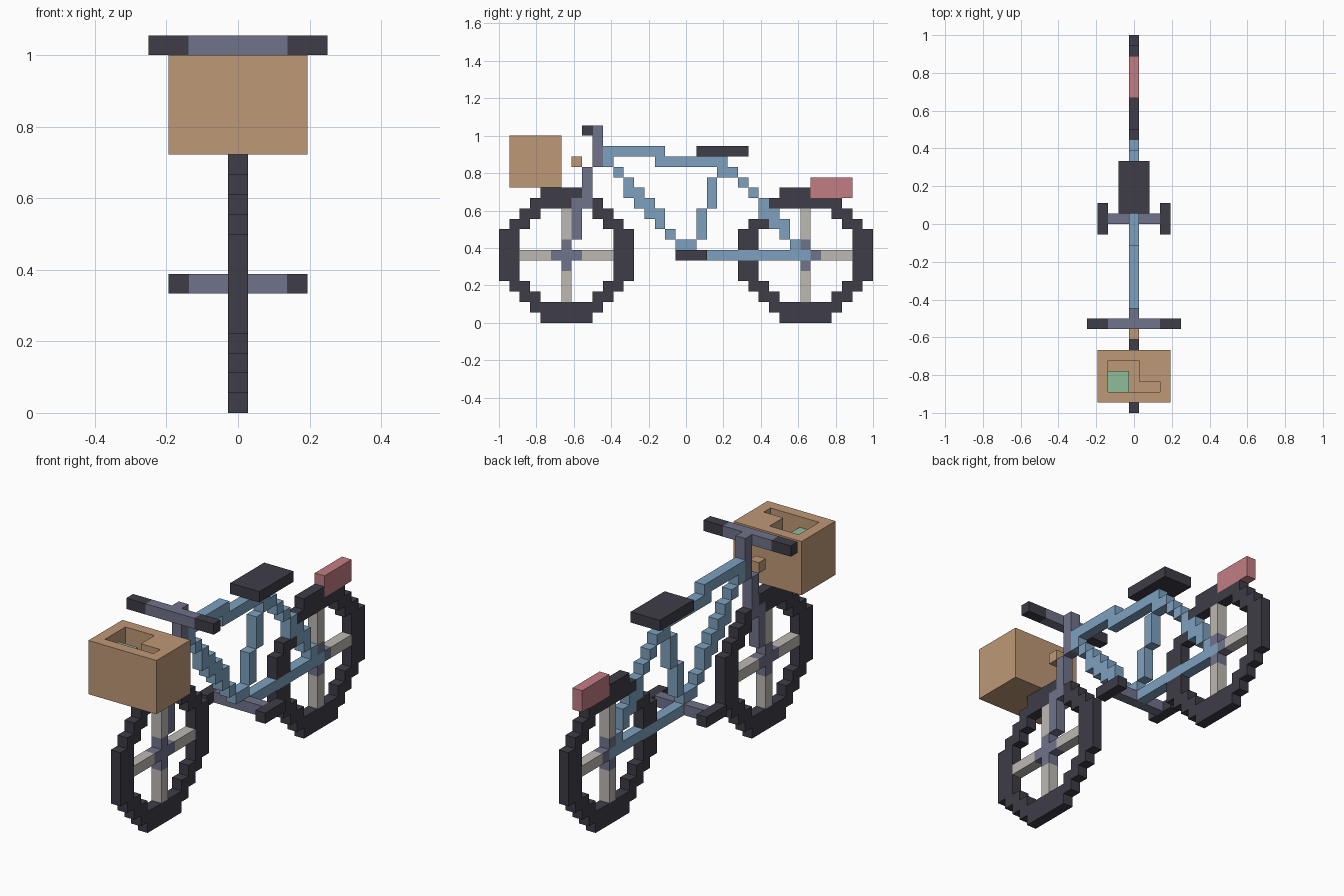
import bpy
import bmesh
from mathutils import Vector

if "Cube" in bpy.data.objects:
    bpy.data.objects.remove(bpy.data.objects["Cube"], do_unlink=True)

UNIT = 1 / 18          # edge length of one block
AXLE_K = 6             # height of both axles in blocks
taken = set()          # blocks already used by a part


def material(name, hex_code):
    def linear(c):
        return c / 12.92 if c <= 0.04045 else ((c + 0.055) / 1.055) ** 2.4
    channels = [linear(int(hex_code[i:i + 2], 16) / 255) for i in (0, 2, 4)]
    mat = bpy.data.materials.new(name)
    mat.use_nodes = True
    mat.diffuse_color = (*channels, 1)
    mat.node_tree.nodes["Principled BSDF"].inputs["Base Color"].default_value = (*channels, 1)
    return mat


RUBBER = material("dark rubber", "3e3c47")
STEEL = material("slate metal", "70738a")
SPOKE = material("pale grey spokes", "bdb9b3")
BLUE = material("frame blue", "7da1bf")
WICKER = material("basket tan", "be9876")
RED = material("light red", "c27d83")
GREEN = material("parcel green", "8fbc99")


def box(j, k, i=(0, 0)):
    """Blocks in inclusive ranges: j along the bike, k up, i across."""
    return {(a, b, c) for a in range(i[0], i[1] + 1)
            for b in range(j[0], j[1] + 1) for c in range(k[0], k[1] + 1)}


def column(j, low, high):
    return box((j, j), (low, high))


def part(name, mat, cells):
    """Skin a set of blocks with its outer faces and merge the flat ones."""
    cells = cells - taken
    taken.update(cells)
    bm = bmesh.new()
    verts = {}

    def corner(p):
        p = tuple(round(v) for v in p)
        if p not in verts:
            verts[p] = bm.verts.new(((p[0] - 0.5) * UNIT, p[1] * UNIT - 1, p[2] * UNIT))
        return verts[p]

    for cell in sorted(cells):
        for axis in range(3):
            for side in (0, 1):
                step = [0, 0, 0]
                step[axis] = 1 if side else -1
                if tuple(c + s for c, s in zip(cell, step)) in cells:
                    continue
                u, v = Vector((0, 0, 0)), Vector((0, 0, 0))
                u[(axis + 1) % 3] = 1
                v[(axis + 2) % 3] = 1
                base = Vector(cell)
                base[axis] += side
                ring = [base, base + u, base + u + v, base + v]
                bm.faces.new([corner(p) for p in (ring if side else ring[::-1])])
    bmesh.ops.dissolve_limit(bm, angle_limit=0.01, verts=bm.verts[:], edges=bm.edges[:])
    mesh = bpy.data.meshes.new(name)
    bm.to_mesh(mesh)
    bm.free()
    mesh.materials.append(mat)
    obj = bpy.data.objects.new(name, mesh)
    bpy.context.collection.objects.link(obj)


# Fork, rising in steps to the stem
part("fork", STEEL, column(7, 8, 11) | column(8, 11, 14))
part("stem", STEEL, column(9, 15, 18))

# Handlebar with a grip at each end
part("handlebar", STEEL, box((8, 8), (18, 18), (-2, 2)))
for side, span in (("right", (-4, -3)), ("left", (3, 4))):
    part(side + "_grip", RUBBER, box((8, 8), (18, 18), span))

# Frame tubes
part("top_tube", BLUE, box((10, 15), (16, 16)) | column(10, 15, 15)
     | box((15, 21), (15, 15)))
part("down_tube", BLUE, column(11, 14, 14) | column(12, 12, 13) | column(13, 11, 12)
     | column(14, 10, 11) | column(15, 9, 10) | column(16, 8, 8)
     | box((17, 18), (7, 7)))
part("seat_tube", BLUE, column(20, 11, 13) | column(19, 8, 10))
part("seat_stay", BLUE, box((21, 22), (14, 14)) | column(23, 13, 13)
     | column(24, 12, 12) | column(25, 10, 11) | column(26, 9, 10)
     | column(27, 8, 9) | column(28, 7, 7))
part("chain_stay", BLUE, box((19, 29), (AXLE_K, AXLE_K)))

# Wheels: stepped tyre, plus-shaped hub and four spokes
for side, centre in (("front", 6), ("rear", 29)):
    square = box((centre - 6, centre + 6), (0, 12))

    def offset(cell):
        return cell[1] - centre, cell[2] - AXLE_K

    tyre = {c for c in square if 25 <= sum(d * d for d in offset(c)) <= 40}
    cross = {c for c in square - tyre if 0 in offset(c)}
    hub = {c for c in cross if sum(abs(d) for d in offset(c)) <= 1}
    if side == "rear":
        part("rear_light", RED, box((30, 33), (12, 13)))
    part(side + "_tyre", RUBBER, tyre)
    part(side + "_hub", STEEL, hub)
    part(side + "_spokes", SPOKE, cross - hub)

# Saddle
part("saddle", RUBBER, box((19, 23), (16, 16), (-1, 1)))

# Crank axle and pedals
part("crank_axle", STEEL, box((18, 18), (AXLE_K, AXLE_K), (-2, 2)))
for side, i in (("right", -3), ("left", 3)):
    part(side + "_pedal", RUBBER, box((17, 19), (AXLE_K, AXLE_K), (i, i)))

# Open basket holding two parcels, and its bracket
part("basket", WICKER, box((1, 5), (13, 17), (-3, 3)) - box((2, 4), (14, 17), (-2, 2)))
part("tall_parcel", WICKER, box((3, 4), (14, 17), (1, 2)))
part("green_parcel", GREEN, box((2, 3), (14, 16), (-2, -1)))
part("basket_bracket", WICKER, column(7, 15, 15))
